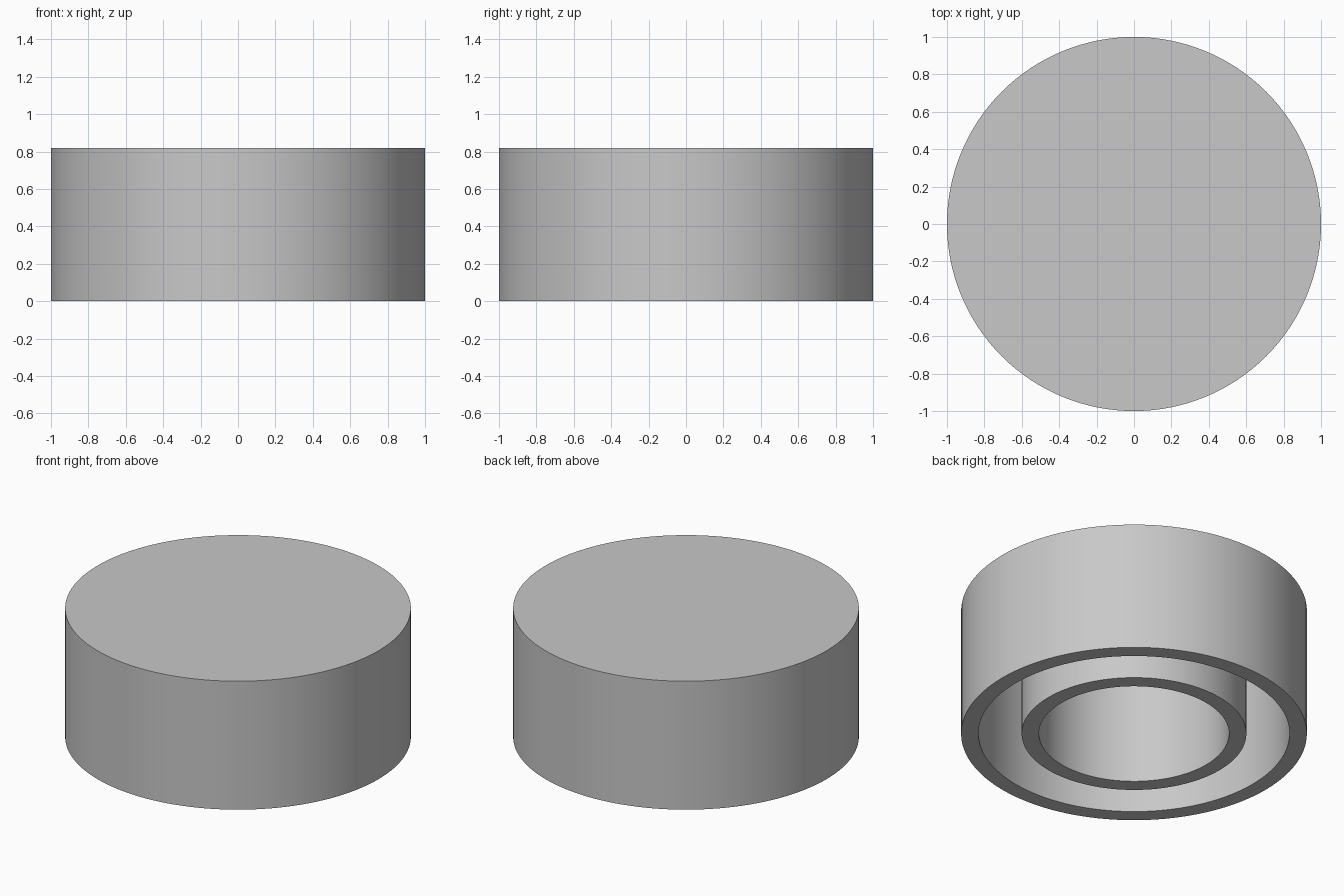
import bpy
import bmesh
import math

cube = bpy.data.objects.get("Cube")
if cube:
    bpy.data.objects.remove(cube, do_unlink=True)

HEIGHT, CEILING = 0.82, 0.72
OUTER, OUTER_IN = 1.0, 0.9
RING, RING_IN = 0.65, 0.55
SEGMENTS = 128

grey = bpy.data.materials.new("light_grey")
grey.use_nodes = True
colour = (0.58, 0.58, 0.58, 1)
grey.diffuse_color = colour
grey.node_tree.nodes["Principled BSDF"].inputs["Base Color"].default_value = colour

# Half section from the top centre, round both rims, to the ceiling centre
profile = [
    (0, HEIGHT), (OUTER, HEIGHT),
    (OUTER, 0), (OUTER_IN, 0), (OUTER_IN, CEILING),
    (RING, CEILING), (RING, 0), (RING_IN, 0), (RING_IN, CEILING),
    (0, CEILING),
]

# Revolve the section into a hollow cap with an inner ring
bm = bmesh.new()
verts = [bm.verts.new((r, 0, z)) for r, z in profile]
edges = [bm.edges.new(pair) for pair in zip(verts, verts[1:])]
bmesh.ops.spin(bm, geom=verts + edges, cent=(0, 0, 0), axis=(0, 0, 1),
               angle=math.tau, steps=SEGMENTS)
bmesh.ops.remove_doubles(bm, verts=bm.verts, dist=0.0001)
bmesh.ops.recalc_face_normals(bm, faces=bm.faces)

mesh = bpy.data.meshes.new("round_cap")
bm.to_mesh(mesh)
bm.free()
mesh.materials.append(grey)

cap = bpy.data.objects.new("round_cap", mesh)
bpy.context.collection.objects.link(cap)
bpy.ops.object.select_all(action="DESELECT")
bpy.context.view_layer.objects.active = cap
cap.select_set(True)
bpy.ops.object.shade_smooth_by_angle(angle=math.radians(30))
